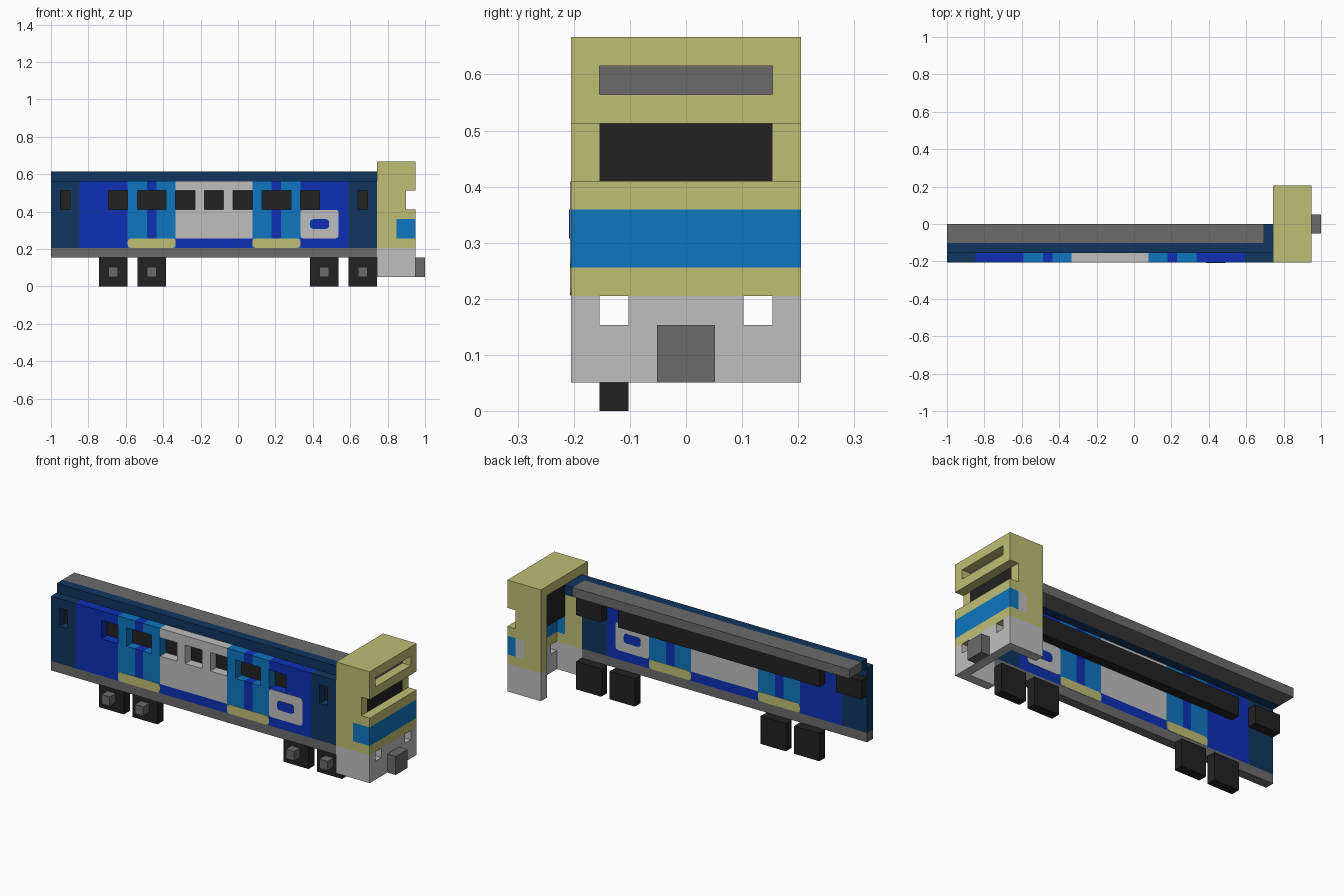
import bpy, bmesh
from mathutils import Matrix, Vector

cube = bpy.data.objects.get("Cube")
if cube:
    bpy.data.objects.remove(cube, do_unlink=True)

U = 2 / 39  # one block; the model is 39 blocks long


def world(x, y, z):
    return Vector((x * U - 1, y * U, z * U))


# Flat colours
def linear(c):
    c /= 255
    return c / 12.92 if c <= 0.04045 else ((c + 0.055) / 1.055) ** 2.4


COLOURS = {
    "navy": (16, 53, 95), "royal_blue": (14, 48, 182), "sky_blue": (14, 118, 192),
    "pale_grey": (191, 191, 191), "mid_grey": (107, 107, 107),
    "charcoal": (34, 34, 34), "sand_yellow": (191, 190, 117),
}
MATS = {}
for mat_name, rgb in COLOURS.items():
    m = bpy.data.materials.new(mat_name)
    m.use_nodes = True
    col = [linear(c) for c in rgb] + [1]
    m.diffuse_color = col
    m.node_tree.nodes["Principled BSDF"].inputs["Base Color"].default_value = col
    MATS[mat_name] = m


def make_object(name, bm, mats):
    mesh = bpy.data.meshes.new(name)
    bm.to_mesh(mesh)
    bm.free()
    for n in mats:
        mesh.materials.append(MATS[n])
    obj = bpy.data.objects.new(name, mesh)
    bpy.context.collection.objects.link(obj)
    return obj


def boxes(name, mat, *spans):
    """One object from boxes (x0, x1, y0, y1, z0, z1) in block units."""
    bm = bmesh.new()
    for x0, x1, y0, y1, z0, z1 in spans:
        centre = world((x0 + x1) / 2, (y0 + y1) / 2, (z0 + z1) / 2)
        size = Vector((x1 - x0, y1 - y0, z1 - z0)) * U
        bmesh.ops.create_cube(bm, size=1, matrix=Matrix.Translation(centre) @ Matrix.Diagonal(size).to_4x4())
    return make_object(name, bm, [mat])


def badge(name, mat, x0, x1, z0, z1, proud):
    """Rounded marking that runs through the side wall."""
    obj = boxes(name, mat, (x0, x1, -4 - proud, -3 + proud, z0, z1))
    bm = bmesh.new()
    bm.from_mesh(obj.data)
    edges = [e for e in bm.edges if abs((e.verts[0].co - e.verts[1].co).normalized().y) > 0.9]
    bmesh.ops.bevel(bm, geom=edges, offset=0.3 * U, segments=2, profile=0.5, affect='EDGES')
    bm.to_mesh(obj.data)
    bm.free()


# Painted side wall: a grid with window openings, coloured in vertical bands
BANDS = [(3, "navy"), (8, "royal_blue"), (10, "sky_blue"), (11, "royal_blue"), (13, "sky_blue"),
         (21, "pale_grey"), (23, "sky_blue"), (24, "royal_blue"), (26, "sky_blue"),
         (31, "royal_blue"), (34, "navy")]
WINDOWS = [(1, 2), (6, 8), (9, 12), (13, 15), (16, 18), (19, 21), (22, 25), (26, 28), (32, 33)]
WALL_MATS = ["navy", "royal_blue", "sky_blue", "pale_grey"]

bm = bmesh.new()
bmesh.ops.create_grid(bm, x_segments=34, y_segments=7, size=0.5)
for v in bm.verts:
    v.co = Vector(((v.co.x + 0.5) * 34, -3.5, 4 + (v.co.y + 0.5) * 7))
openings = []
for f in bm.faces:
    c = f.calc_center_median()
    colour = next(n for end, n in BANDS if c.x < end)
    if c.z < 5 and colour == "pale_grey":
        colour = "royal_blue"
    f.material_index = WALL_MATS.index(colour)
    if 8 < c.z < 10 and any(a < c.x < b for a, b in WINDOWS):
        openings.append(f)
bmesh.ops.delete(bm, geom=openings, context='FACES')
for v in bm.verts:
    v.co = world(*v.co)
bm.normal_update()
wall = make_object("side_wall", bm, WALL_MATS)
solid = wall.modifiers.new("thickness", 'SOLIDIFY')
solid.thickness = U
solid.offset = 0

# Wall markings
badge("rear_door_step_marking", "sand_yellow", 8, 13, 4.02, 5, 0.03)
badge("front_door_step_marking", "sand_yellow", 21, 26, 4.02, 5, 0.03)
badge("panel_marking", "pale_grey", 26, 30, 5, 7.98, 0.03)
badge("panel_marking_centre", "royal_blue", 27, 29, 6, 7, 0.06)

# Carriage sill, roof and window backs
boxes("sill", "mid_grey", (0, 34, -4, -3, 3, 4))
boxes("roof_edge", "navy", (0, 34, -3, -2, 11, 12), (33, 34, -2, 0, 11, 12))
boxes("roof_centre", "mid_grey", (0, 33, -2, 0, 11, 12))
boxes("window_glass", "charcoal", (0, 3, -3, -2, 8, 10), (5, 29, -3, -2, 8, 10), (31, 34, -3, -2, 8, 10))

# Wheels with axle ends
for i, x in enumerate((5, 9, 27, 31), 1):
    boxes(f"wheel_{i}", "charcoal", (x, x + 3, -3, -2, 0, 3))
    boxes(f"axle_end_{i}", "mid_grey", (x + 1, x + 2, -4, -3, 1, 2))

# Cab side walls
for side, y0, y1 in (("right", -4, -3), ("left", 3, 4)):
    boxes(f"cab_{side}_skirt", "pale_grey", (34, 38, y0, y1, 1, 4))
    boxes(f"cab_{side}_wall", "sand_yellow",
          (34, 38, y0, y1, 4, 5), (34, 36, y0, y1, 5, 7), (34, 38, y0, y1, 7, 8),
          (34, 37, y0, y1, 8, 10), (34, 38, y0, y1, 10, 12))
boxes("cab_right_stripe", "sky_blue", (36, 38, -4, -3, 5, 7))
boxes("cab_left_stripe", "sky_blue", (37, 38, 3, 4, 5, 7))
boxes("cab_left_stripe_end", "pale_grey", (36, 37, 3, 4, 5, 7))

# Cab front, open at the lamp holes, windscreen and sign slot
boxes("cab_front_skirt", "pale_grey", (37, 38, -3, 3, 1, 3), (37, 38, -2, 2, 3, 4))
boxes("cab_front_wall", "sand_yellow", (37, 38, -3, 3, 4, 5), (37, 38, -3, 3, 7, 8), (37, 38, -3, 3, 10, 11))
boxes("cab_front_stripe", "sky_blue", (37, 38, -3, 3, 5, 7))
boxes("cab_roof", "sand_yellow", (34, 38, -4, 4, 12, 13))
boxes("windscreen", "charcoal", (36, 37, -3, 3, 7, 11))
boxes("sign_panel", "mid_grey", (36, 37, -3, 3, 11, 12))
boxes("coupler", "mid_grey", (38, 39, -1, 1, 1, 3))
